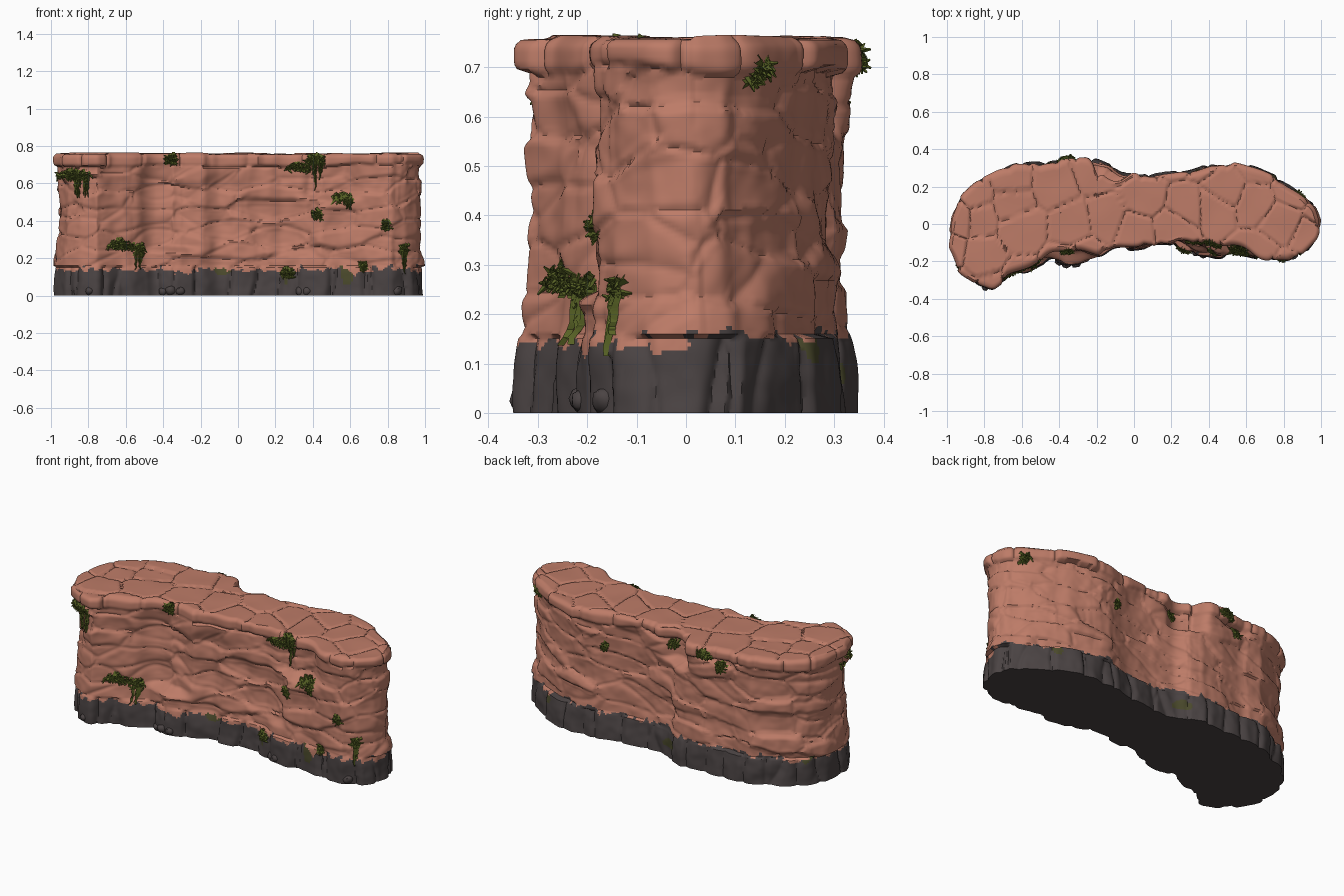
import bpy, bmesh, random
from math import sin, pi, exp
from mathutils import Vector, Matrix, noise, kdtree
from mathutils.bvhtree import BVHTree

random.seed(7)
if "Cube" in bpy.data.objects:
    bpy.data.objects.remove(bpy.data.objects["Cube"])

COLS, ROWS, RINGS = 560, 90, 18
HEIGHT, CAP, BASE = 0.755, 0.69, 0.155


def material(name, rgb):
    m = bpy.data.materials.new(name)
    m.use_nodes = True
    m.diffuse_color = (*rgb, 1)
    m.node_tree.nodes["Principled BSDF"].inputs["Base Color"].default_value = (*rgb, 1)
    return m


sandstone = material("red sandstone", (0.51, 0.2, 0.137))
basalt = material("dark base rock", (0.07, 0.057, 0.057))
moss = material("green moss", (0.095, 0.12, 0.018))
lichen = material("dull lichen", (0.07, 0.068, 0.025))


def finish(name, bm, mats, angle=0.8):
    me = bpy.data.meshes.new(name)
    bm.normal_update()
    bm.to_mesh(me)
    ob = bpy.data.objects.new(name, me)
    bpy.context.collection.objects.link(ob)
    for m in mats:
        me.materials.append(m)
    bpy.ops.object.select_all(action="DESELECT")
    ob.select_set(True)
    bpy.context.view_layer.objects.active = ob
    bpy.ops.object.shade_smooth_by_angle(angle=angle)


# Plan outline, clockwise from the left end
plan = [(-1.01, -.13), (-.99, .04), (-.94, .16), (-.86, .23), (-.76, .28), (-.65, .34), (-.5, .34),
        (-.35, .36), (-.2, .37), (-.11, .34), (-.06, .28), (.1, .27), (.2, .28), (.3, .3),
        (.4, .34), (.55, .34), (.69, .3), (.79, .25), (.91, .18), (.99, .1), (1.015, .02),
        (.99, -.08), (.92, -.16), (.83, -.22), (.7, -.21), (.55, -.18), (.45, -.2), (.33, -.18),
        (.25, -.14), (.1, -.13), (0, -.15), (-.1, -.14), (-.17, -.19), (-.28, -.23),
        (-.36, -.24), (-.45, -.21), (-.55, -.26), (-.65, -.29), (-.75, -.36), (-.86, -.32), (-.95, -.26)]
spine = [(-.95, -.09), (-.75, -.03), (-.4, .06), (0, .07), (.5, .07), (.95, 0)]
# Setbacks of the upper wall: x, half width, side, depth, ledge height
setbacks = [(-.34, .13, -1, .07, .22), (.47, .16, -1, .06, .5), (.3, .1, -1, .03, .2), (-.13, .09, 1, .09, .55)]


def resample(points, count):
    pts = [Vector(p) for p in points]
    pts.append(pts[0])
    total = sum((b - a).length for a, b in zip(pts, pts[1:]))
    out, seg, run = [], 0, 0.0
    for i in range(count):
        s = total * i / count
        while s > run + (pts[seg + 1] - pts[seg]).length:
            run += (pts[seg + 1] - pts[seg]).length
            seg += 1
        d = pts[seg + 1] - pts[seg]
        out.append(pts[seg] + d * ((s - run) / d.length))
    for _ in range(8):
        out = [(out[i - 1] + out[i] * 2 + out[(i + 1) % count]) / 4 for i in range(count)]
    return out


def spine_point(p):
    x = p.x * 0.92
    for (xa, ya), (xb, yb) in zip(spine, spine[1:]):
        if x <= xb:
            break
    return Vector((x, ya + (yb - ya) * (x - xa) / (xb - xa)))


# Block centres: layered cells for the wall, flat cells for cap, columns and base
def cells(step, layers):
    kd = kdtree.KDTree(3000)
    depth, n = [], 0
    for k in range(layers):
        for i in range(-7, 8):
            for j in range(-3, 4):
                c = Vector((i + k % 2 / 2, j + i % 2 / 2, k)) * step
                r = lambda: random.uniform(-.45, .45) * step
                kd.insert(c + Vector((r(), r(), r() if layers > 1 else 0)), n)
                depth.append(random.random())
                n += 1
    kd.balance()
    return kd, depth


wall_cells, cap_cells, base_cells = cells(0.2, 11), cells(0.2, 1), cells(0.17, 1)


# Depth of the nearest block, blended across the joint, and a 0..1 crease value
def block(group, q, blend, crease):
    (_, a, da), (_, b, db) = group[0].find_n(q, 2)
    edge, depth = db - da, group[1]
    mix = 0.5 * max(0, 1 - edge / blend)
    return depth[a] * (1 - mix) + depth[b] * mix, max(0, 1 - edge / crease) ** 2


def step(value, start, width):
    t = min(1, max(0, (value - start) / width))
    return t * t * (3 - 2 * t)


def wall_depth(p, z, side):
    v = Vector((p.x, p.y, z))
    flat = Vector((p.x, p.y, 0))
    rough = noise.noise(v * 8) * 0.01 + noise.noise(v * 22) * 0.003
    warp = noise.noise_vector(v * 4) * 0.04
    back = sum(d * exp(-((p.x - x) / w) ** 4) * step(z, ledge, .05)
               for x, w, s, d, ledge in setbacks if s == side)
    if z < BASE:
        d, c = block(base_cells, flat + warp, 0.05, 0.05)
        return -0.025 * d - 0.016 * c - 0.012 * (z / BASE) ** 3 + rough
    cap = CAP + 0.03 * noise.noise(flat * 4)
    if z > cap:
        d, c = block(cap_cells, flat + warp * 0.3, 0.05, 0.03)
        t = (z - cap) / (HEIGHT - cap)
        return -0.03 * d - 0.014 * c - 0.014 * abs(2 * t - 1) ** 4 + rough * 0.5 - back
    d, c = block(wall_cells, Vector((p.x * .7, p.y * .7, 2.1 * (z - 0.1 * p.x + 0.12))) + warp, 0.06, 0.05)
    column, _ = block(base_cells, flat * 0.8 + warp * 0.5, 0.04, 0.04)
    waist = sin(pi * (z - BASE) / (CAP - BASE))
    return -0.008 - 0.03 * d - 0.007 * c - 0.016 * column - 0.012 * waist + rough - back


# Cliff body
outline = resample(plan, COLS)
normals = []
for i in range(COLS):
    t = outline[(i + 4) % COLS] - outline[i - 4]
    normals.append(Vector((-t.y, t.x)).normalized())

bm = bmesh.new()
rings = []
for r in range(ROWS + 1):
    z = HEIGHT * r / ROWS
    ring = []
    for p, n in zip(outline, normals):
        q = p + n * wall_depth(p, z, 1 if n.y > 0 else -1)
        ring.append(bm.verts.new((q.x, q.y, z)))
    rings.append(ring)

# Top slabs, run inward from the rim to the spine
rim = [v.co.copy() for v in rings[-1]]
for k in range(1, RINGS + 1):
    ring = []
    for c in rim:
        p = c.to_2d().lerp(spine_point(c), k / RINGS)
        v = Vector((p.x, p.y, 0))
        d, c = block(cap_cells, v + noise.noise_vector(v * 5) * 0.012, 0.02, 0.025)
        h = HEIGHT + 0.009 * d - 0.012 * c + 0.004 * noise.noise(v * 7)
        ring.append(bm.verts.new((p.x, p.y, h)))
    rings.append(ring)

for a, b in zip(rings, rings[1:]):
    for i in range(COLS):
        j = (i + 1) % COLS
        bm.faces.new((a[j], a[i], b[i], b[j]))

# Underside
floor = [bm.verts.new((*spine_point(v.co), 0)) for v in rings[0]]
for i in range(COLS):
    j = (i + 1) % COLS
    bm.faces.new((rings[0][i], rings[0][j], floor[j], floor[i]))

# Colour by height, with a ragged edge and lichen spots on the base
for f in bm.faces:
    c = f.calc_center_median()
    flat = Vector((c.x, c.y, 0))
    edge = 0.148 + 0.05 * c.y + 0.025 * noise.noise(flat * 7) + 0.03 * noise.noise(c * 28)
    if c.z < edge:
        spot = noise.noise(c * 6 + Vector((3, 1, 5)))
        f.material_index = 2 if spot > 0.5 and c.z > 0.06 else 1
bmesh.ops.remove_doubles(bm, verts=[v for r in (rings[-1], floor) for v in r], dist=0.0005)
tree = BVHTree.FromBMesh(bm)
finish("cliff_wall", bm, [sandstone, basalt, lichen])


def surface(x, z, side):
    return tree.ray_cast(Vector((x, side, z)), Vector((0, -side, 0)))[0]


# Rubble at the foot
bm = bmesh.new()
for x in (-.4, -.36, -.31, -.79, .33, .37, .85):
    p = surface(x, 0.03, -1)
    s = random.uniform(0.02, 0.03)
    for v in bmesh.ops.create_icosphere(bm, subdivisions=2, radius=s)["verts"]:
        v.co *= 1 + 0.35 * noise.noise(v.co * 40 + p * 9)
        v.co += Vector((p.x, p.y + s * 0.5, s))
        v.co.z = max(v.co.z, 0)
finish("foot_rubble", bm, [basalt])


# Moss: tufts of pointed leaves with hanging strands
def moss_clump(name, x, z, width, drop, side):
    bm = bmesh.new()
    hang = x + random.uniform(-.2, .25) * width
    for _ in range(int(20 + 420 * width)):
        px = x + random.triangular(-.5, .5) * width
        pz = z + random.uniform(-.02, .02) - 0.15 * abs(px - x)
        p = surface(px, min(pz, HEIGHT - 0.01), side)
        if p is None:
            continue
        aim = Vector((random.uniform(-1, 1), side * random.uniform(.1, .8), random.uniform(-1, .4)))
        m = Matrix.Translation(p) @ aim.to_track_quat("Z", "Y").to_matrix().to_4x4()
        bmesh.ops.create_cone(bm, segments=4, radius1=0.011, radius2=0.002,
                              depth=random.uniform(.03, .05), matrix=m)
    for _ in range(int(5 + 60 * width)):
        px = random.gauss(hang, width * 0.13)
        length = drop * random.uniform(.3, 1)
        prev = None
        for s in range(8):
            t = s / 7
            p = surface(px + random.uniform(-.005, .005), max(z - length * t, 0.02), side)
            if p is None:
                break
            w = 0.011 * (1 - t) + 0.002
            tri = [bm.verts.new(p + Vector((o * w, side * out, 0)))
                   for o, out in ((-1, 0), (0, 0.014), (1, 0))]
            if prev:
                for a in range(2):
                    bm.faces.new((prev[a], prev[a + 1], tri[a + 1], tri[a]))
            prev = tri
    bmesh.ops.recalc_face_normals(bm, faces=bm.faces)
    finish(name, bm, [moss], 0.5)


front = [(-.88, .65, .2, .13), (-.63, .275, .16, .05), (-.53, .25, .06, .14), (.41, .73, .1, .17),
         (.32, .69, .13, .02), (.56, .52, .12, .07), (.43, .43, .05, .02), (.88, .25, .05, .14),
         (-.36, .73, .08, .02), (.79, .375, .06, .01), (.67, .16, .04, .04), (.26, .12, .08, .02)]
back = [(.88, .69, .05, .03), (-.07, .66, .06, .04), (-.36, .72, .09, .03), (-.45, .65, .06, .04),
        (.35, .55, .03, .02)]
for side, group, label in ((-1, front, "front"), (1, back, "back")):
    for i, spec in enumerate(group):
        moss_clump(f"{label}_moss_{i + 1}", *spec, side)
